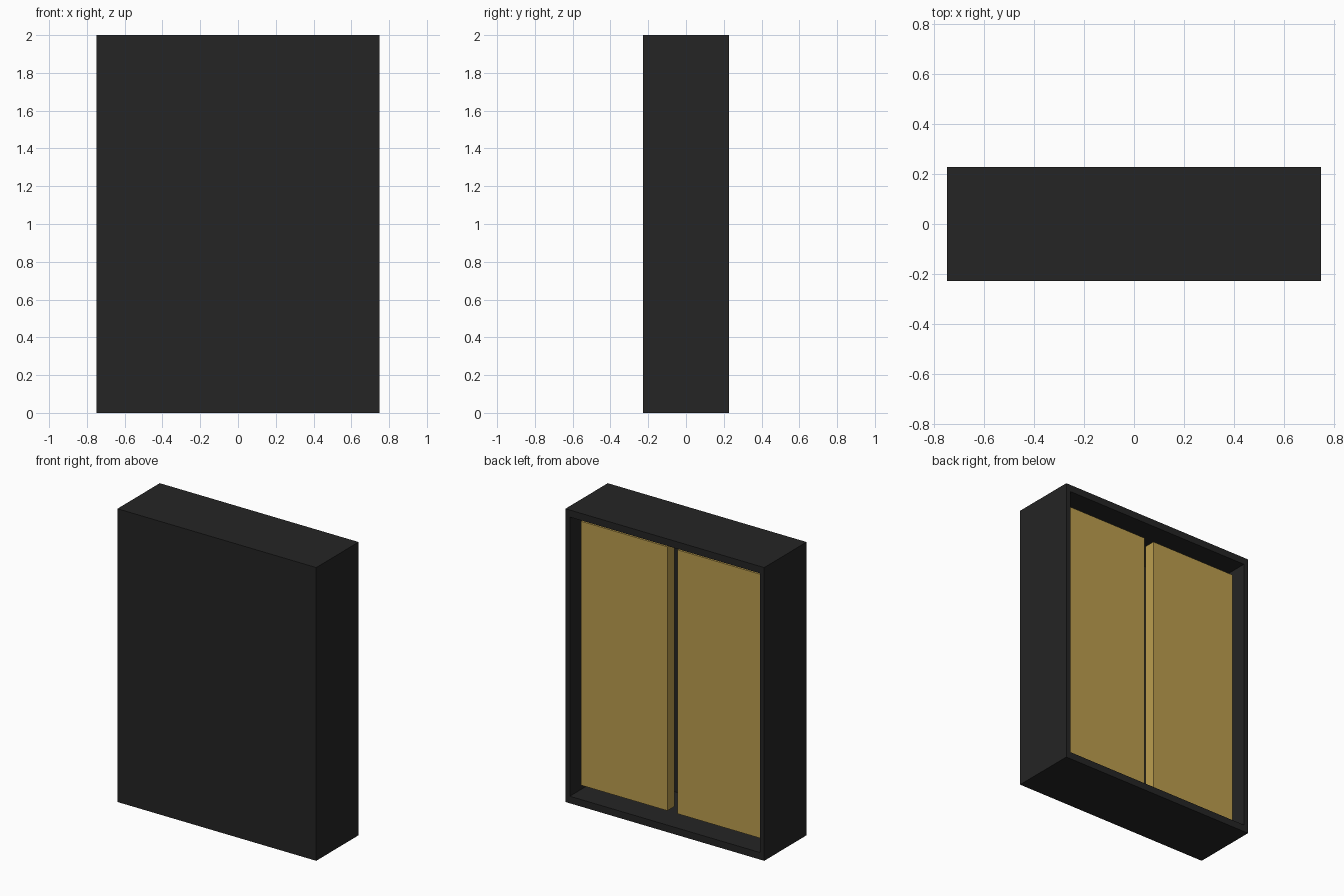
import bpy

if "Cube" in bpy.data.objects:
    bpy.data.objects.remove(bpy.data.objects["Cube"])

W, D, H = 1.5, 0.456, 2.0      # outer cabinet size
SIDE, CAP, PANEL = 0.033, 0.048, 0.03   # wall thicknesses


def material(name, rgb):
    m = bpy.data.materials.new(name)
    m.diffuse_color = (*rgb, 1.0)
    m.use_nodes = True
    m.node_tree.nodes["Principled BSDF"].inputs["Base Color"].default_value = m.diffuse_color
    return m


black = material("black", (0.018, 0.018, 0.018))
gold = material("gold", (0.50, 0.34, 0.077))


def box(name, lo, hi, mat):
    """Axis-aligned box between two corners."""
    mid = [(a + b) / 2 for a, b in zip(lo, hi)]
    bpy.ops.mesh.primitive_cube_add(size=1, location=mid)
    ob = bpy.context.object
    ob.name = name
    ob.scale = [b - a for a, b in zip(lo, hi)]
    bpy.ops.object.transform_apply(location=False, rotation=False, scale=True)
    ob.data.materials.append(mat)
    return ob


x, y = W / 2, D / 2

# Closed front panel
box("front_panel", (-x, -y, 0), (x, -y + PANEL, H), black)

# Top and bottom boards
box("bottom_board", (-x, -y + PANEL, 0), (x, y, CAP), black)
box("top_board", (-x, -y + PANEL, H - CAP), (x, y, H), black)

# Side walls and the two recessed doors, mirrored left and right
for s, label in ((-1, "left"), (1, "right")):
    a, b = sorted((s * (x - SIDE), s * x))
    box(label + "_wall", (a, -y + PANEL, CAP), (b, y, H - CAP), black)
    a, b = sorted((s * 0.0375, s * 0.69))
    box(label + "_door", (a, y - 0.16, 0.1), (b, y - 0.081, 1.9), gold)
